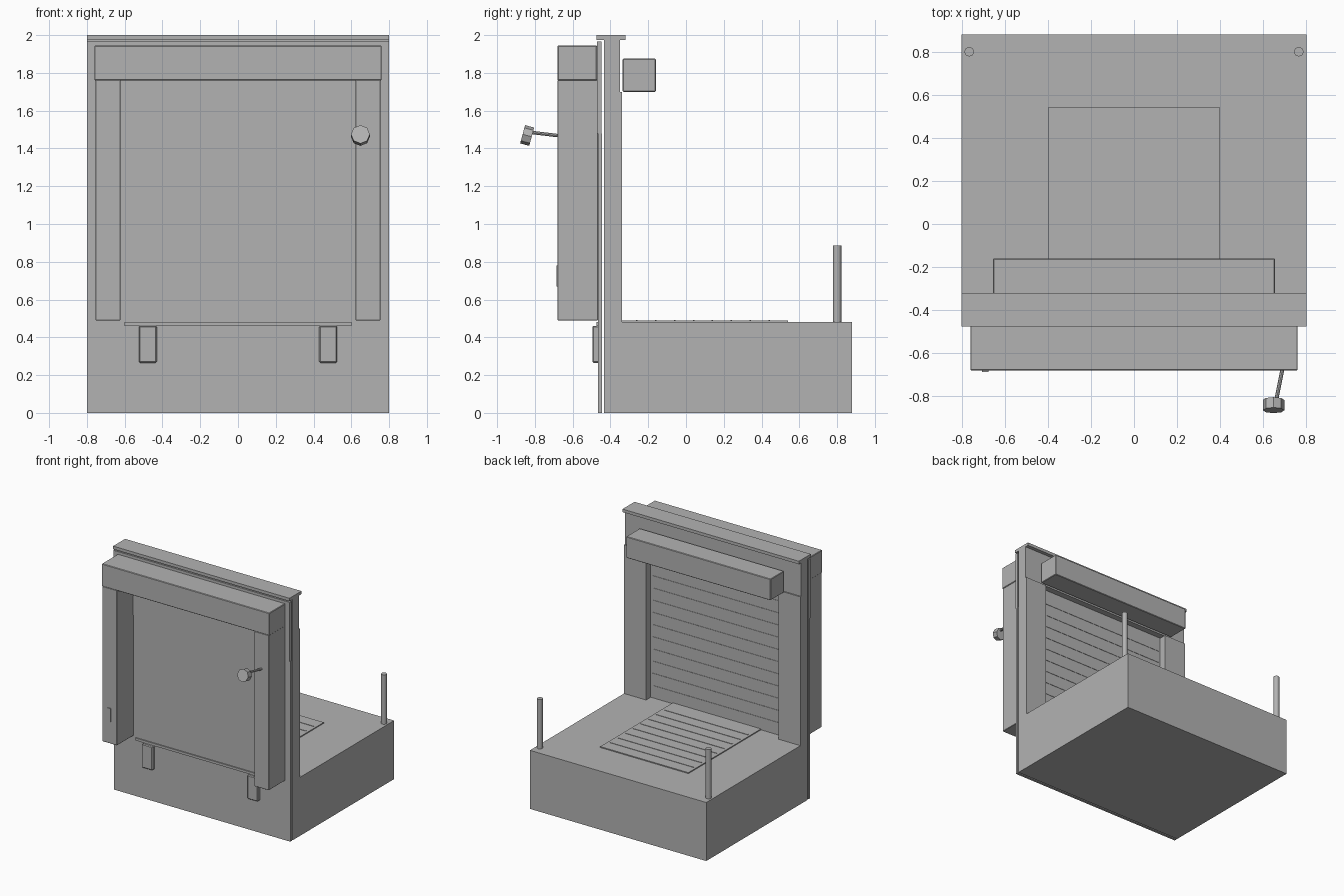
import bpy
from mathutils import Vector

cube = bpy.data.objects.get("Cube")
if cube:
    bpy.data.objects.remove(cube, do_unlink=True)

grey = bpy.data.materials.new("plain_grey")
grey.use_nodes = True
grey.diffuse_color = (0.45, 0.45, 0.45, 1)
grey.node_tree.nodes["Principled BSDF"].inputs["Base Color"].default_value = (0.45, 0.45, 0.45, 1)


def box(name, x, y, z, bevel=0):
    """Box from (min, max) ranges on each axis."""
    bpy.ops.mesh.primitive_cube_add(size=1)
    ob = bpy.context.object
    ob.name = name
    ranges = (x, y, z)
    for v in ob.data.vertices:
        v.co = [(r[0] + r[1]) / 2 + c * (r[1] - r[0]) for r, c in zip(ranges, v.co)]
    ob.data.materials.append(grey)
    if bevel:
        mod = ob.modifiers.new("soft_edges", "BEVEL")
        mod.width = bevel
        mod.segments = 1
    return ob


def rod(name, start, end, radius, sides, smooth=False):
    """Cylinder between two points."""
    a, b = Vector(start), Vector(end)
    bpy.ops.mesh.primitive_cylinder_add(vertices=sides, radius=radius, depth=(b - a).length,
                                        location=(a + b) / 2)
    ob = bpy.context.object
    ob.name = name
    ob.rotation_euler = (b - a).to_track_quat("Z", "Y").to_euler()
    ob.data.materials.append(grey)
    if smooth:
        bpy.ops.object.shade_smooth_by_angle()
    return ob


FULL = (-0.8, 0.8)

# Floor slab and wall with a door opening
box("floor_slab", FULL, (-0.435, 0.88), (0, 0.48))
box("wall_header", FULL, (-0.435, -0.35), (1.7, 1.98))
box("wall_cap", FULL, (-0.475, -0.32), (1.975, 2.0))

# Outer cladding in two sheets
box("lower_cladding", FULL, (-0.465, -0.445), (0, 1.48))
box("upper_cladding", FULL, (-0.472, -0.447), (1.48, 1.965))

# Sectional door with slim ribs
box("door_panel", (-0.6, 0.6), (-0.432, -0.4), (0.48, 1.7))
for i in range(1, 12):
    z = 0.48 + i * 0.1
    box("door_rib", (-0.58, 0.58), (-0.401, -0.397), (z - 0.003, z + 0.003))

# Roller housing above the door
box("roller_housing", (-0.655, 0.655), (-0.335, -0.16), (1.7, 1.875), 0.004)

# Leveller plate with cross ribs
box("leveller_plate", (-0.4, 0.4), (-0.4, 0.54), (0.47, 0.488))
for i in range(8):
    y = -0.26 + i * 0.1
    box("leveller_rib", (-0.38, 0.38), (y - 0.004, y + 0.004), (0.487, 0.491))
box("leveller_lip", (-0.6, 0.6), (-0.474, -0.46), (0.46, 0.48))

# Shelter header around the outside
box("shelter_header", (-0.76, 0.76), (-0.68, -0.472), (1.76, 1.945), 0.004)

# Paired parts on both sides
for s, side in ((-1, "right"), (1, "left")):
    def span(a, b):
        return tuple(sorted((s * a, s * b)))
    box(side + "_jamb", span(0.6, 0.8), (-0.435, -0.34), (0.48, 1.7))
    box(side + "_shelter_leg", span(0.622, 0.755), (-0.68, -0.465), (0.49, 1.762), 0.003)
    box(side + "_bumper", span(0.43, 0.525), (-0.496, -0.46), (0.265, 0.46), 0.006)
    rod(side + "_post", (s * 0.765, 0.8, 0.47), (s * 0.765, 0.8, 0.885), 0.022, 16, True)

# Lamp on a thin arm, and a small plate on the other leg
rod("lamp_arm", (0.69, -0.67, 1.467), (0.66, -0.82, 1.485), 0.009, 8)
rod("lamp_head", (0.648, -0.817, 1.462), (0.648, -0.865, 1.475), 0.05, 8)
box("leg_plate", (-0.705, -0.675), (-0.686, -0.678), (0.67, 0.78))
